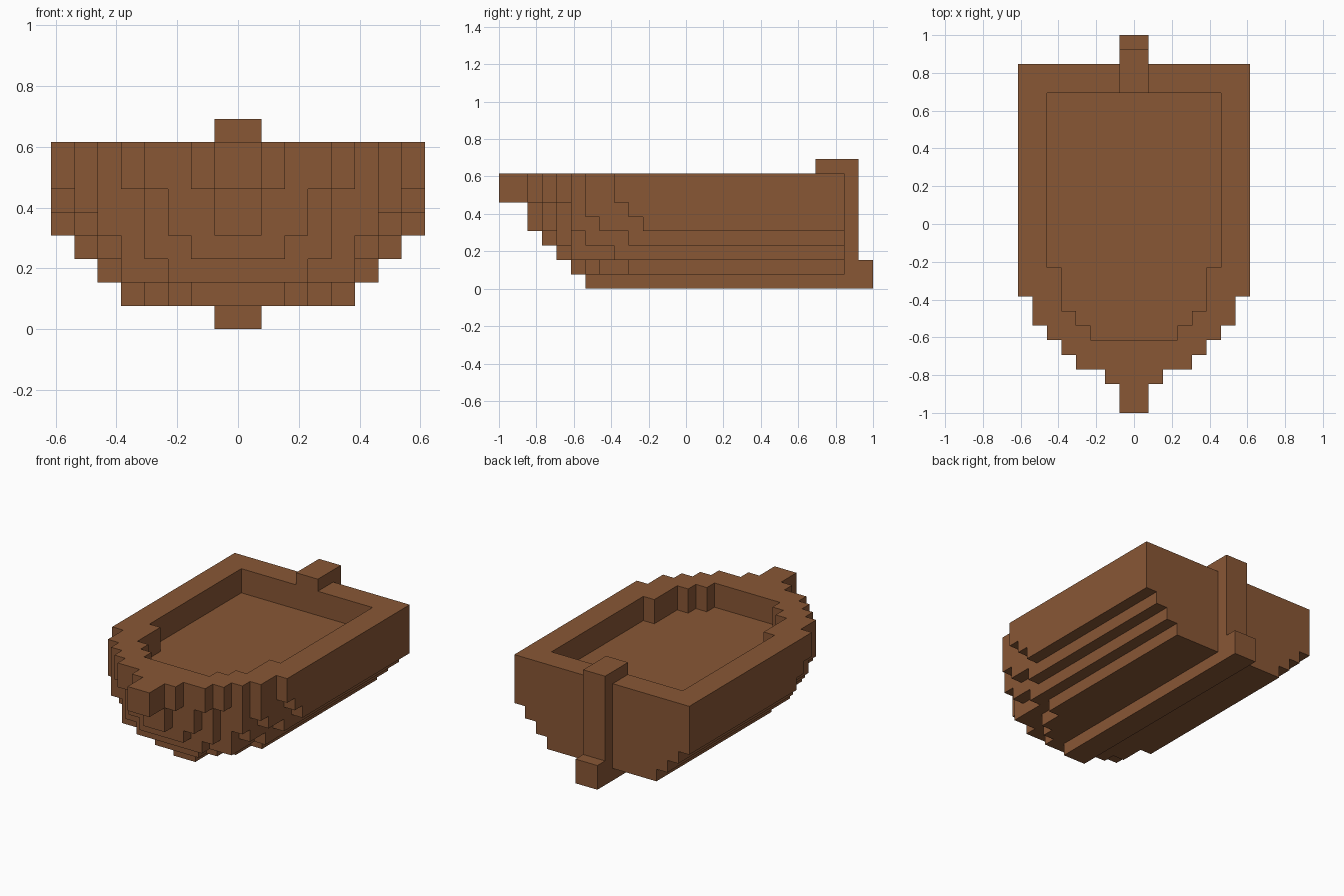
import bpy
import bmesh

cube = bpy.data.objects.get("Cube")
if cube:
    bpy.data.objects.remove(cube, do_unlink=True)

U = 2 / 26      # one block
STERN = 11      # hull's back face, in blocks

wood = bpy.data.materials.new("brown_wood")
wood.use_nodes = True
COLOR = (0.25, 0.095, 0.036, 1)
wood.diffuse_color = COLOR
wood.node_tree.nodes["Principled BSDF"].inputs["Base Color"].default_value = COLOR


def stairs(steps):
    """Stepped half outline from the centre line outward; steps are (half width, front y)."""
    points, x = [], 0
    for width, y in steps:
        points += [(x, y), (width, y)]
        x = width
    return points


def half_prism(name, outline, z0, z1):
    """Extrude a half outline upward and mirror it across the centre line."""
    bm = bmesh.new()
    face = bm.faces.new([bm.verts.new((x * U, y * U, z0 * U)) for x, y in outline])
    top = bmesh.ops.extrude_face_region(bm, geom=[face], use_keep_orig=True)["geom"]
    verts = [v for v in top if isinstance(v, bmesh.types.BMVert)]
    bmesh.ops.translate(bm, verts=verts, vec=(0, 0, (z1 - z0) * U))
    bmesh.ops.recalc_face_normals(bm, faces=bm.faces)
    # Open the seam so both halves weld into one closed part
    seam = [f for f in bm.faces if all(abs(v.co.x) < 1e-6 for v in f.verts)]
    bmesh.ops.delete(bm, geom=seam, context='FACES')
    mesh = bpy.data.meshes.new(name)
    bm.to_mesh(mesh)
    bm.free()
    mesh.materials.append(wood)
    obj = bpy.data.objects.new(name, mesh)
    bpy.context.collection.objects.link(obj)
    mirror = obj.modifiers.new("mirror", 'MIRROR')
    mirror.use_clip = True
    return obj


def beam(name, half_width, y0, y1, z0, z1):
    outline = [(0, y0), (half_width, y0), (half_width, y1), (0, y1)]
    return half_prism(name, outline, z0, z1)


# Hull layers, bottom to top, each with a stepped bow
layers = [
    ("hull_bottom", 1, 2, [(2, -8), (3, -7), (4, -6), (5, -4)]),
    ("hull_lower_plank", 2, 3, [(3, -9), (5, -8), (6, -5)]),
    ("hull_middle_plank", 3, 4, [(2, -10), (4, -9), (5, -8), (6, -7), (7, -4)]),
    ("hull_upper_plank", 4, 5, [(1, -11), (3, -10), (4, -9), (6, -8), (7, -6), (8, -3)]),
    ("deck", 5, 6, [(1, -11), (3, -10), (4, -9), (6, -8), (7, -7), (8, -4)]),
]
for name, z0, z1, steps in layers:
    half_prism(name, stairs(steps) + [(steps[-1][0], STERN), (0, STERN)], z0, z1)

# Raised rim around the sunken deck, with the prow at its front
outer = stairs([(1, -13), (2, -11), (4, -10), (5, -9), (6, -8), (7, -7), (8, -5)])
inner = stairs([(3, -8), (4, -7), (5, -6), (6, -3)])
rim = outer + [(8, STERN), (0, STERN), (0, 9), (6, 9)] + inner[::-1]
half_prism("rim", rim, 6, 8)

# Keel, rudder and tiller
beam("keel", 1, -7, STERN, 0, 1)
beam("rudder_foot", 1, STERN, 13, 0, 2)
beam("rudder_post", 1, STERN, 12, 2, 8)
beam("tiller", 1, 9, 12, 8, 9)
